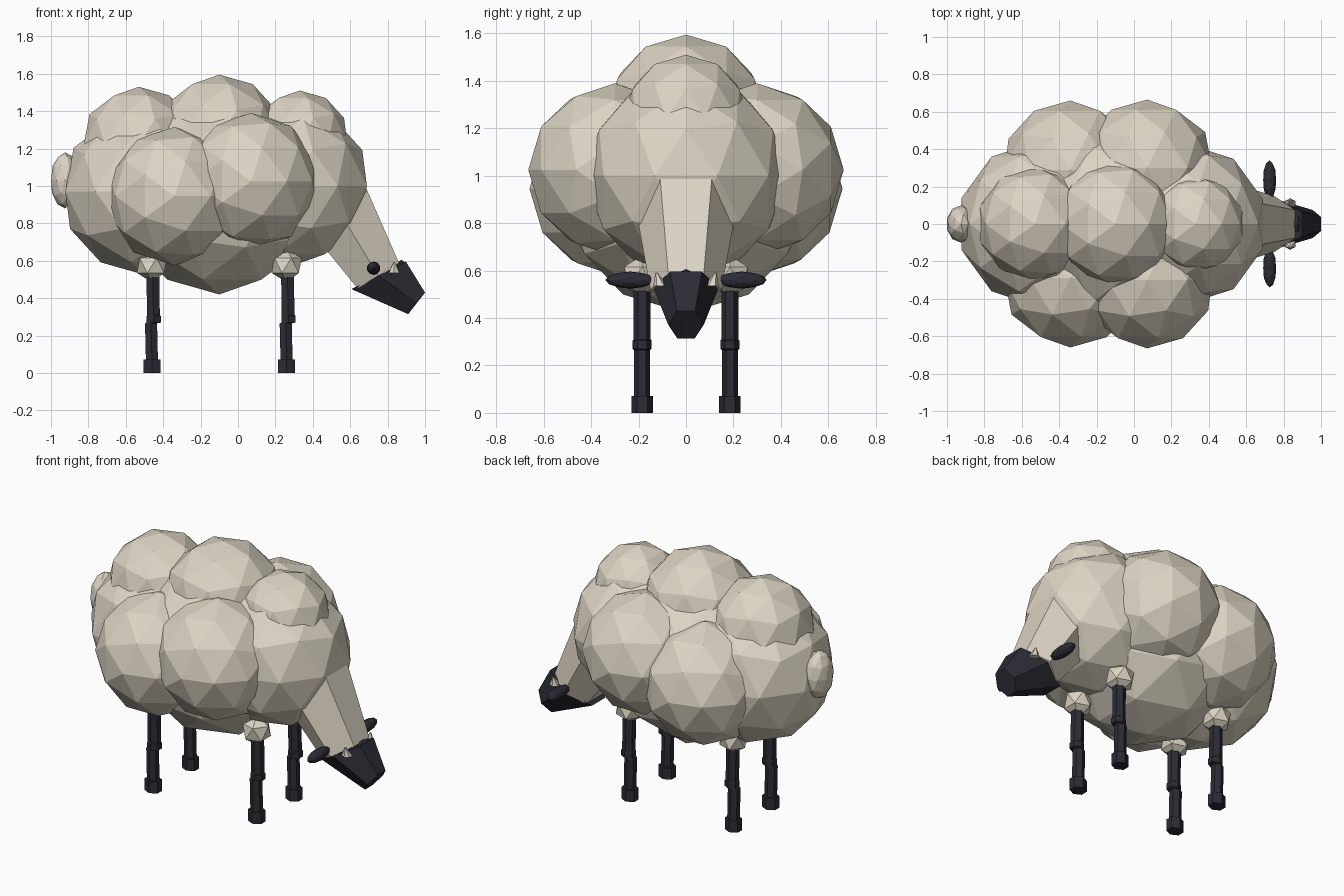
import bpy, bmesh, math
from mathutils import Vector, Matrix

if "Cube" in bpy.data.objects:
    bpy.data.objects.remove(bpy.data.objects["Cube"], do_unlink=True)


def material(name, rgb):
    m = bpy.data.materials.new(name)
    m.use_nodes = True
    m.diffuse_color = (*rgb, 1)
    bsdf = next(n for n in m.node_tree.nodes if n.type == 'BSDF_PRINCIPLED')
    bsdf.inputs["Base Color"].default_value = (*rgb, 1)
    bsdf.inputs["Roughness"].default_value = 0.9
    return m


WOOL = material("cream_wool", (0.72, 0.66, 0.55))
DARK = material("dark_skin", (0.025, 0.025, 0.036))


def finish(name, bm, mat):
    bmesh.ops.recalc_face_normals(bm, faces=bm.faces)
    mesh = bpy.data.meshes.new(name)
    bm.to_mesh(mesh)
    bm.free()
    mesh.materials.append(mat)
    ob = bpy.data.objects.new(name, mesh)
    bpy.context.collection.objects.link(ob)
    return ob


def ball(name, centre, size, mat=WOOL, detail=2, axis='Z'):
    """Faceted ball; axis sets where its poles point."""
    if not isinstance(size, tuple):
        size = (size,) * 3
    turn = {'Z': Matrix(), 'Y': Matrix.Rotation(math.pi / 2, 4, 'X'),
            'X': Matrix.Rotation(math.pi / 2, 4, 'Y')}[axis]
    bm = bmesh.new()
    bmesh.ops.create_icosphere(bm, subdivisions=detail, radius=1,
                               matrix=Matrix.Translation(centre) @ Matrix.Diagonal((*size, 1)) @ turn)
    return finish(name, bm, mat)


def loft(name, rings, mat):
    """Skin a list of equal-length point rings and cap both ends."""
    bm = bmesh.new()
    loops = [[bm.verts.new(p) for p in ring] for ring in rings]
    n = len(loops[0])
    for a, b in zip(loops, loops[1:]):
        for i in range(n):
            j = (i + 1) % n
            bm.faces.new((a[i], a[j], b[j], b[i]))
    bm.faces.new(loops[0])
    bm.faces.new(loops[-1])
    return finish(name, bm, mat)


def hexagon(centre, up, half_width, half_height):
    """Hexagon spanned by +y and the given direction, flat at top and bottom."""
    c, u, side = Vector(centre), Vector(up).normalized(), Vector((0, 1, 0))
    h = half_height / math.sin(math.pi / 3)
    return [c + side * half_width * math.cos(i * math.pi / 3) + u * h * math.sin(i * math.pi / 3)
            for i in range(6)]


# Fleece along the spine
ball("belly_wool", (-0.1, 0, 0.95), 0.53)
ball("rear_wool", (-0.5, 0, 0.97), 0.445)
ball("chest_wool", (0.28, 0, 1.0), 0.43)
ball("rear_top_wool", (-0.53, 0, 1.22), 0.31)
ball("middle_top_wool", (-0.1, 0, 1.255), 0.34)
ball("front_top_wool", (0.33, 0, 1.245), 0.265)
ball("tail", (-0.925, 0, 1.03), (0.078, 0.1, 0.15))

# Fleece on the flanks, and the legs
for side, s in (("left", 1), ("right", -1)):
    ball(side + "_rear_flank_wool", (-0.34, s * 0.29, 0.945), 0.37, axis='Y')
    ball(side + "_front_flank_wool", (0.07, s * 0.3, 1.025), 0.365, axis='Y')

    for end, x in (("rear", -0.46), ("front", 0.26)):
        part, y = side + "_" + end, s * 0.185
        ball(part + "_leg_wool", (x, y, 0.575), 0.09, detail=1)
        loft(part + "_leg",
             [hexagon((x + dx, y, z), (1, 0, 0), r, r * 0.95) for dx, z, r in
              ((0, 0.06, 0.034), (-0.005, 0.265, 0.034), (0.01, 0.27, 0.04),
               (0.01, 0.305, 0.04), (0.008, 0.31, 0.036), (0.004, 0.56, 0.036))], DARK)
        loft(part + "_hoof",
             [hexagon((x, y, z), (1, 0, 0), 0.045, 0.045) for z in (0, 0.072)], DARK)

# Neck
slope = (0.854, 0, 0.52)
loft("neck", [hexagon((0.5, 0, 0.93), slope, 0.225, 0.195),
              hexagon((0.75, 0, 0.52), slope, 0.15, 0.13)], WOOL)

# Head tapering to the muzzle
loft("head", [hexagon((0.752, 0, 0.522), (0.89, 0, 0.45), 0.135, 0.163),
              hexagon((0.955, 0, 0.372), (0.62, 0, 0.79), 0.075, 0.073)], DARK)
ball("forehead_tuft", (0.872, 0, 0.57), (0.035, 0.055, 0.035), DARK, 1)

# Ears and small horns
for side, s in (("left", 1), ("right", -1)):
    ball(side + "_ear", (0.725, s * 0.235, 0.56), (0.036, 0.105, 0.036), DARK, axis='Y')
    loft(side + "_horn", [hexagon((0.835, s * 0.108, 0.535), (1, 0, 0), 0.03, 0.028),
                          hexagon((0.835, s * 0.125, 0.592), (1, 0, 0), 0.004, 0.004)], WOOL)
